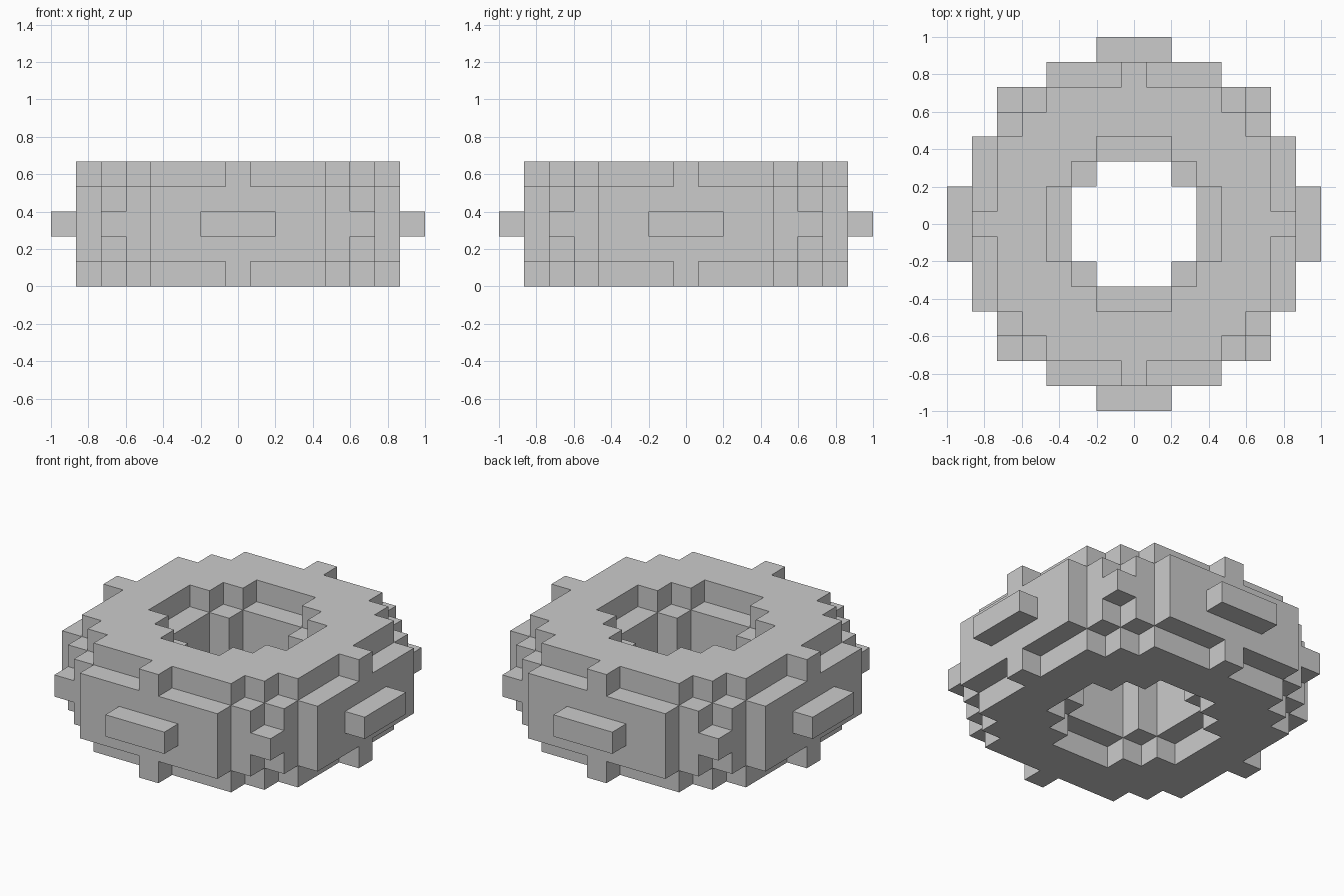
import bpy, bmesh, math
from mathutils import Vector

if "Cube" in bpy.data.objects:
    bpy.data.objects.remove(bpy.data.objects["Cube"])

S = 2 / 15  # block size: 15 x 15 x 5 grid
# inner and outer radius (in blocks) by distance from the middle layer
RINGS = {0: (2.5, 7.1), 1: (2.5, 6.8), 2: (3.4, 6.04)}


def filled(x, y, z):
    if abs(z) > 2:
        return False
    lo, hi = RINGS[abs(z)]
    return lo < math.hypot(x, y) < hi


# blocky ring: only the exposed block faces
bm = bmesh.new()
dirs = [Vector(d) for d in ((1, 0, 0), (-1, 0, 0), (0, 1, 0), (0, -1, 0), (0, 0, 1), (0, 0, -1))]
for x in range(-7, 8):
    for y in range(-7, 8):
        for z in range(-2, 3):
            if not filled(x, y, z):
                continue
            c = Vector((x, y, z))
            for d in dirs:
                if filled(*(int(v) for v in c + d)):
                    continue
                u = Vector((d.y, d.z, d.x))
                v = d.cross(u)
                corners = [c + (d + a * u + b * v) / 2
                           for a, b in ((-1, -1), (1, -1), (1, 1), (-1, 1))]
                bm.faces.new([bm.verts.new((p + Vector((0, 0, 2.5))) * S) for p in corners])
bmesh.ops.remove_doubles(bm, verts=bm.verts, dist=1e-4)

mesh = bpy.data.meshes.new("blocky_ring")
bm.to_mesh(mesh)
bm.free()
ring = bpy.data.objects.new("blocky_ring", mesh)
bpy.context.collection.objects.link(ring)
